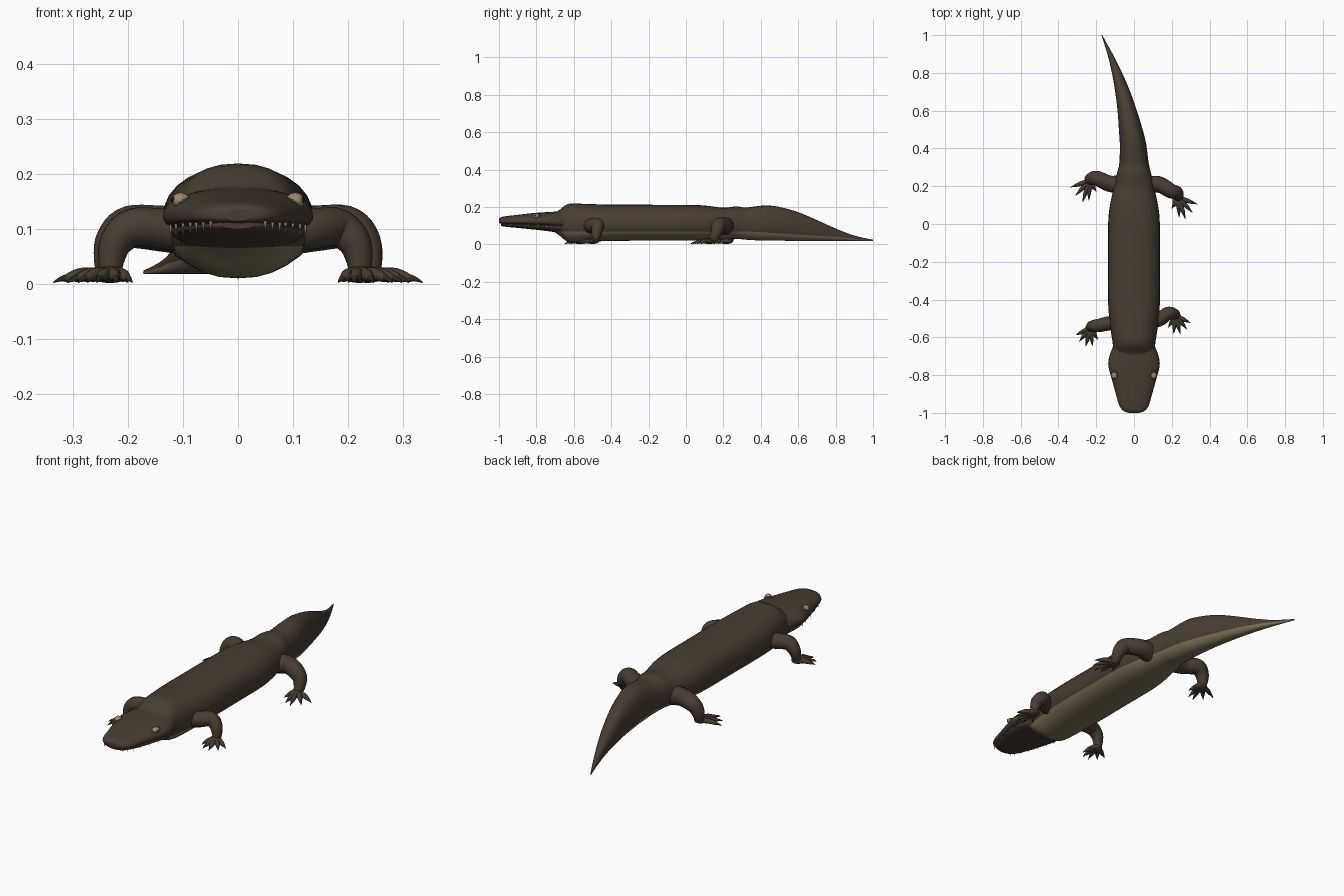
import bpy, math
from mathutils import Vector

cube = bpy.data.objects.get("Cube")
if cube:
    bpy.data.objects.remove(cube, do_unlink=True)


def material(name, rgb):
    m = bpy.data.materials.new(name)
    m.use_nodes = True
    m.diffuse_color = (*rgb, 1)
    bsdf = m.node_tree.nodes["Principled BSDF"]
    bsdf.inputs["Base Color"].default_value = (*rgb, 1)
    bsdf.inputs["Roughness"].default_value = 0.8
    return m


SKIN = material("dark brown skin", (0.065, 0.046, 0.030))
BELLY = material("olive belly", (0.20, 0.165, 0.095))
CLAW = material("dark claw", (0.030, 0.023, 0.017))
EYE = material("tan eye", (0.33, 0.26, 0.14))
PUPIL = material("black pupil", (0.01, 0.01, 0.008))
TOOTH = material("bone tooth", (0.30, 0.25, 0.16))


def catmull(rows, steps):
    """Smoothly resample rows of numbers."""
    out = []
    for i in range(len(rows) - 1):
        p0, p1, p2 = rows[max(i - 1, 0)], rows[i], rows[i + 1]
        p3 = rows[min(i + 2, len(rows) - 1)]
        for k in range(steps):
            t = k / steps
            out.append([b + 0.5 * t * (c - a + t * (2 * a - 5 * b + 4 * c - d + t * (3 * (b - c) + d - a)))
                        for a, b, c, d in zip(p0, p1, p2, p3)])
    return out + [list(rows[-1])]


def loft(name, rows, mats, power=2.3, border=None, upper=18, lower=10):
    """Rows are y, centre x, half width, bottom, widest height, top."""
    verts, faces, n = [], [], upper + lower
    rings = catmull(rows, 4)
    for y, xc, hw, zb, zm, zt in rings:
        start = 0.0
        if border:
            b = min(max(border(y), zb + 0.15 * (zm - zb)), zm)
            start = -math.asin(min(1, ((zm - b) / (zm - zb)) ** (power / 2)))
        for i in range(n):
            if i < upper:
                a = start + (math.pi - 2 * start) * i / upper
            else:
                a = math.pi - start + (math.pi + 2 * start) * (i - upper) / lower
            c, s = math.cos(a), math.sin(a)
            z = abs(s) ** (2 / power) * (zt - zm if s > 0 else zb - zm)
            verts.append((xc + math.copysign(abs(c) ** (2 / power), c) * hw, y, zm + z))
    for r in range(len(rings) - 1):
        for i in range(n):
            j = (i + 1) % n
            faces.append((r * n + i, r * n + j, (r + 1) * n + j, (r + 1) * n + i))
    faces.append(tuple(reversed(range(n))))
    faces.append(tuple(range(len(verts) - n, len(verts))))
    me = bpy.data.meshes.new(name)
    me.from_pydata(verts, [], [f[::-1] for f in faces])
    for m in mats:
        me.materials.append(m)
    for p in me.polygons:
        p.use_smooth = len(p.vertices) == 4
        if border and p.index % n >= upper and p.use_smooth:
            p.material_index = 1
    me.update()
    # Consistent outward normals
    import bmesh
    bm = bmesh.new()
    bm.from_mesh(me)
    bmesh.ops.recalc_face_normals(bm, faces=bm.faces)
    bm.to_mesh(me)
    bm.free()
    ob = bpy.data.objects.new(name, me)
    bpy.context.collection.objects.link(ob)
    return ob


def tube(name, points, mat, res=3):
    """Tapered round tube through points of x, y, z, radius."""
    cu = bpy.data.curves.new(name, "CURVE")
    cu.dimensions = "3D"
    cu.bevel_depth = 1
    cu.bevel_resolution = res
    cu.use_fill_caps = True
    pts = catmull(points, 5)
    sp = cu.splines.new("POLY")
    sp.points.add(len(pts) - 1)
    for p, (x, y, z, r) in zip(sp.points, pts):
        p.co = (x, y, z, 1)
        p.radius = max(r, 0.0008)
    sp.use_smooth = True
    cu.materials.append(mat)
    ob = bpy.data.objects.new(name, cu)
    bpy.context.collection.objects.link(ob)


def ball(name, loc, scale, mat):
    bpy.ops.mesh.primitive_uv_sphere_add(segments=20, ring_count=12, radius=1, location=loc)
    ob = bpy.context.object
    ob.name, ob.scale = name, scale
    ob.data.materials.append(mat)
    bpy.ops.object.shade_smooth()


# Trunk and curved tail, with a pale underside
loft("body_and_tail", [
    (-.72, 0, .09, .075, .12, .165), (-.68, 0, .108, .05, .11, .182),
    (-.63, 0, .113, .014, .11, .216), (-.55, 0, .125, .012, .11, .217),
    (-.42, 0, .137, .018, .11, .213), (-.2, 0, .138, .02, .11, .212),
    (0, 0, .137, .02, .11, .211), (.1, 0, .127, .022, .11, .208),
    (.2, 0, .105, .027, .11, .196), (.27, 0, .09, .03, .11, .203),
    (.32, 0, .078, .025, .105, .197), (.42, -.005, .07, .02, .1, .208),
    (.5, -.017, .063, .02, .095, .2), (.6, -.036, .051, .018, .085, .172),
    (.7, -.06, .04, .018, .065, .13), (.8, -.09, .027, .018, .045, .085),
    (.9, -.127, .014, .018, .03, .047), (1, -.17, .002, .018, .021, .025),
], [SKIN, BELLY], border=lambda y: .068 - .062 * max(0, y - .35))

# Broad flat head in two jaws
UPPER = [
    (-1, 0, .025, .114, .124, .135), (-.99, 0, .055, .111, .122, .145),
    (-.96, 0, .078, .108, .12, .151), (-.9, 0, .096, .104, .12, .158),
    (-.82, 0, .118, .1, .12, .167), (-.75, 0, .136, .096, .12, .172),
    (-.7, 0, .13, .09, .115, .175), (-.65, 0, .112, .085, .11, .18)]
loft("upper_jaw", UPPER, [SKIN], power=2.4)
loft("lower_jaw", [
    (-.99, 0, .03, .1, .107, .114), (-.97, 0, .06, .095, .106, .113),
    (-.9, 0, .088, .088, .103, .112), (-.8, 0, .112, .078, .1, .11),
    (-.72, 0, .122, .068, .095, .11), (-.65, 0, .105, .055, .09, .11),
], [SKIN], power=2.2)

# Teeth hang along the jaw rim
for side in (-1, 1):
    for k, (y, _, hw, zb, zm, _) in enumerate(catmull(UPPER[1:6], 3)[::2]):
        x = side * hw * .9
        tube("tooth", [(x, y + .004, zm - .008, .0035), (x, y + .003, zb - .012, .0008)], TOOTH, 1)

# Eyes
for side in (-1, 1):
    ball("eye_lid", (side * .1, -.797, .149), (.018, .024, .014), SKIN)
    ball("eye", (side * .104, -.802, .152), (.017, .018, .014), EYE)
    ball("pupil", (side * .116, -.807, .153), (.006, .007, .006), PUPIL)


def leg(name, side, root, ankle, knee_back, thick, toes):
    ax, ay = ankle
    # Upper limb, bent joint and shin
    tube(name, [(side * .06, root, .095, thick * 1.15),
                (side * .13, root + knee_back * .3, .1, thick),
                (side * (ax - .04), ay + knee_back, .103, thick * .92),
                (side * (ax - .01), ay + knee_back * .8, .078, thick * .8),
                (side * ax, ay + knee_back * .4, .045, thick * .64),
                (side * ax, ay, .018, thick * .5)], SKIN, 5)
    ball(name + "_foot", (side * ax, ay - .015, .017), (.032, .036, .015), SKIN)
    # Splayed toes tipped with claws
    for dx, dy in toes:
        def at(f, z, r):
            return (side * (ax + dx * f), ay + dy * f, z, r)
        tube(name + "_toe", [at(.1, .018, .012), at(.45, .018, .012),
                             at(.65, .014, .010), at(.8, .009, .006)], SKIN, 2)
        tube(name + "_claw", [at(.72, .012, .0075), at(.87, .009, .0045), at(1, .003, .001)], CLAW, 2)


FRONT_TOES = [(.078, -.038), (.06, -.072), (.026, -.098), (-.01, -.095), (-.038, -.062)]
BACK_TOES = [(.1, -.035), (.075, -.08), (.038, -.115), (.004, -.105), (-.035, -.058)]
leg("left_front_leg", 1, -.51, (.22, -.485), .012, .038, FRONT_TOES)
leg("right_front_leg", -1, -.53, (.23, -.55), .012, .038, FRONT_TOES)
leg("left_hind_leg", 1, .2, (.235, .14), .035, .043, BACK_TOES)
leg("right_hind_leg", -1, .21, (.235, .23), .012, .043, BACK_TOES)
